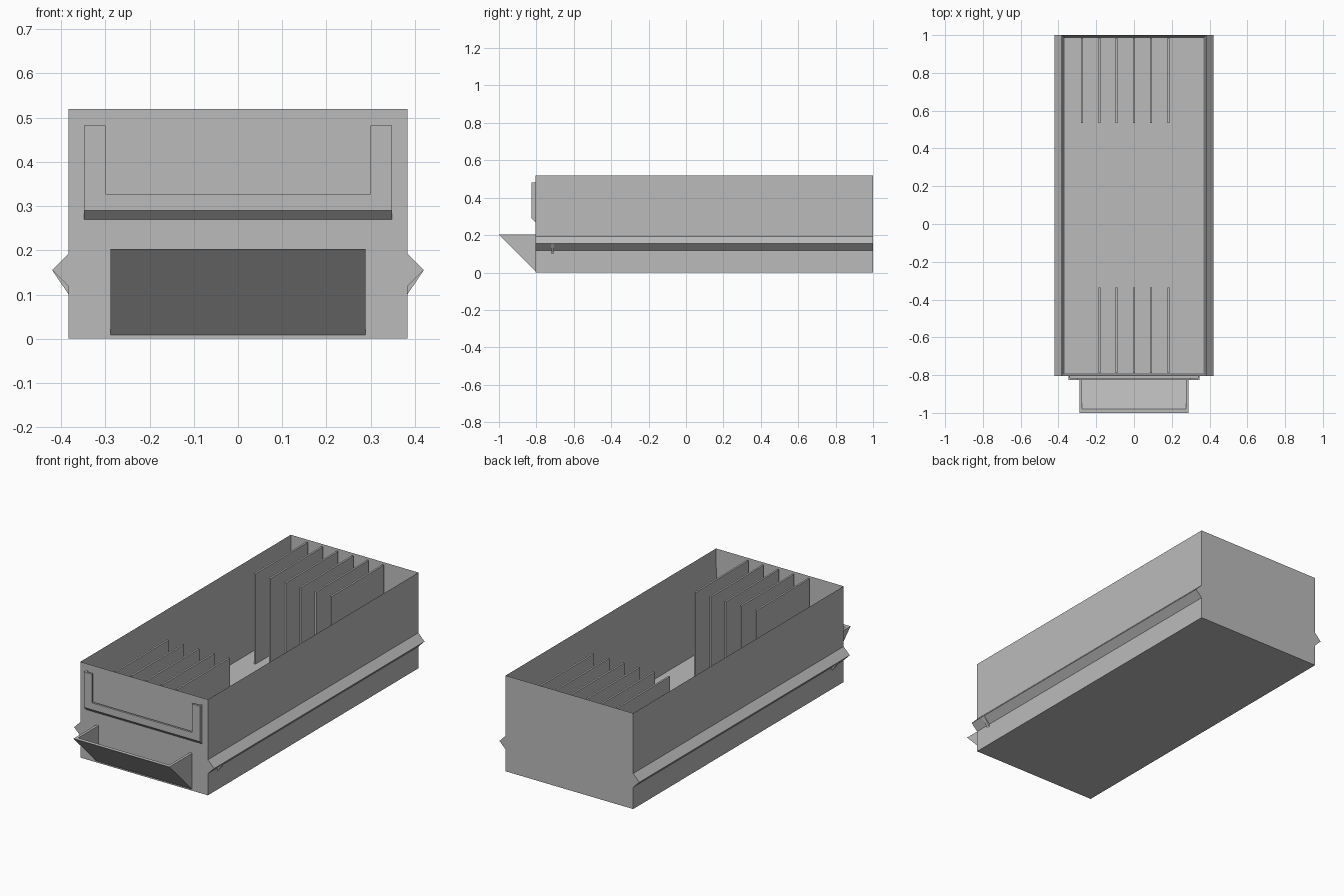
import bpy, bmesh
from mathutils import Vector

cube = bpy.data.objects.get("Cube")
if cube:
    bpy.data.objects.remove(cube, do_unlink=True)

grey = bpy.data.materials.new("plain grey plastic")
grey.use_nodes = True
GREY = (0.5, 0.5, 0.5, 1)
grey.diffuse_color = GREY
grey.node_tree.nodes["Principled BSDF"].inputs["Base Color"].default_value = GREY


def finish(bm, name):
    bmesh.ops.recalc_face_normals(bm, faces=bm.faces)
    mesh = bpy.data.meshes.new(name)
    bm.to_mesh(mesh)
    bm.free()
    mesh.materials.append(grey)
    obj = bpy.data.objects.new(name, mesh)
    bpy.context.scene.collection.objects.link(obj)
    return obj


def prism(name, axis, start, end, profile):
    """Extrude a 2D profile along x (profile = y, z) or y (profile = x, z)."""
    bm = bmesh.new()
    verts = [bm.verts.new((start, a, b) if axis == "x" else (a, start, b))
             for a, b in profile]
    face = bm.faces.new(verts)
    new = bmesh.ops.extrude_face_region(bm, geom=[face])["geom"]
    step = Vector((end - start, 0, 0) if axis == "x" else (0, end - start, 0))
    bmesh.ops.translate(bm, vec=step,
                        verts=[v for v in new if isinstance(v, bmesh.types.BMVert)])
    return finish(bm, name)


def box(name, x0, x1, y0, y1, z0, z1):
    return prism(name, "x", x0, x1, [(y0, z0), (y1, z0), (y1, z1), (y0, z1)])


# Main dimensions
HALF, FRONT, BACK, TOP = 0.383, -0.805, 1.0, 0.52
WALL, FLOOR = 0.016, 0.025

# Open drawer body: inset the top face and push it down to the floor
body = box("drawer_body", -HALF, HALF, FRONT, BACK, 0, TOP)
bm = bmesh.new()
bm.from_mesh(body.data)
top = max(bm.faces, key=lambda f: f.calc_center_median().z)
bmesh.ops.inset_region(bm, faces=[top], thickness=WALL, use_even_offset=True)
bmesh.ops.translate(bm, verts=top.verts, vec=(0, 0, FLOOR - TOP))
bm.to_mesh(body.data)
bm.free()

# Thin dividers: six at the back, five at the front
for i in range(6):
    x = -0.275 + i * 0.0915
    box(f"back_divider_{i + 1}", x - 0.005, x + 0.005, 0.535, BACK - WALL, FLOOR, 0.515)
    if i:
        box(f"front_divider_{i}", x - 0.005, x + 0.005, FRONT + WALL, -0.337, FLOOR, 0.515)

# Side runners with a small stop under each
for side, s in (("left", 1), ("right", -1)):
    prism(f"{side}_runner", "y", FRONT, BACK,
          [(s * HALF, 0.118), (s * 0.42, 0.155), (s * HALF, 0.193)])
    prism(f"{side}_runner_stop", "y", -0.723, -0.705,
          [(s * HALF, 0.1), (s * 0.42, 0.155), (s * HALF, 0.155)])

# Label holder: sloped sill, U-shaped lip and side spacers, leaving a slot behind
LIP, GAP = -0.825, -0.814
prism("label_holder_sill", "x", -0.348, 0.348,
      [(FRONT, 0.27), (LIP, 0.29), (FRONT, 0.29)])
prism("label_holder_lip", "y", LIP, GAP,
      [(-0.348, 0.29), (0.348, 0.29), (0.348, 0.482), (0.3, 0.482),
       (0.3, 0.327), (-0.3, 0.327), (-0.3, 0.482), (-0.348, 0.482)])
for side, s in (("left", 1), ("right", -1)):
    box(f"{side}_label_spacer", s * 0.338, s * 0.348, GAP, FRONT, 0.29, 0.482)

# Scoop handle: sloped plate closed by triangular cheeks
prism("handle_plate", "x", -0.288, 0.288,
      [(FRONT, 0.008), (-1, 0.203), (-0.98, 0.203), (FRONT, 0.028)])
for side, s in (("left", 1), ("right", -1)):
    prism(f"{side}_handle_cheek", "x", s * 0.274, s * 0.288,
          [(FRONT, 0.008), (-1, 0.203), (FRONT, 0.203)])
